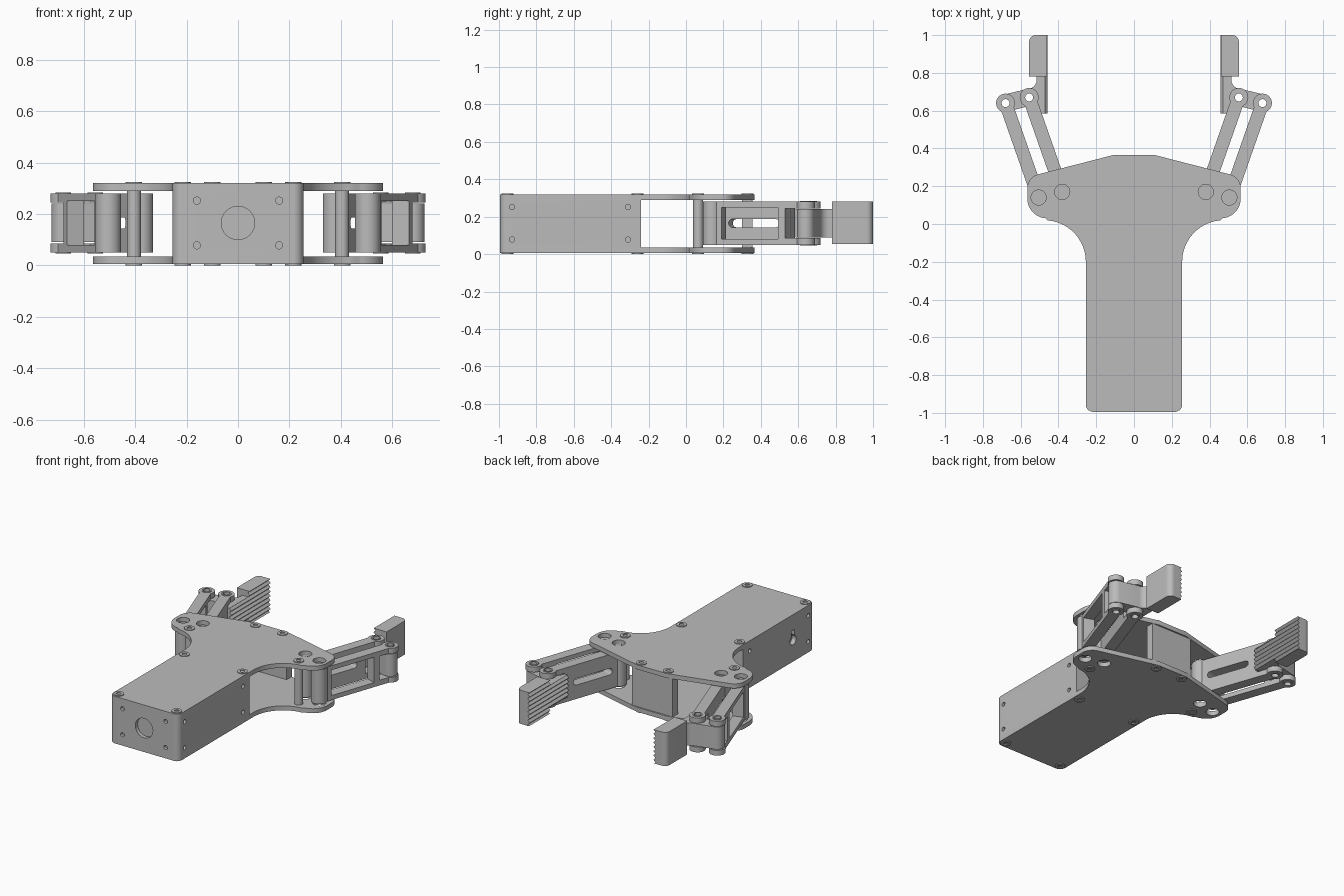
import bpy, bmesh, math
from mathutils import Matrix, Vector

cube = bpy.data.objects.get("Cube")
if cube:
    bpy.data.objects.remove(cube, do_unlink=True)

grey = bpy.data.materials.new("machined grey")
grey.use_nodes = True
grey.diffuse_color = (0.5, 0.5, 0.5, 1)
grey.node_tree.nodes["Principled BSDF"].inputs["Base Color"].default_value = (0.5, 0.5, 0.5, 1)


def make(name, bm):
    bmesh.ops.recalc_face_normals(bm, faces=bm.faces)
    me = bpy.data.meshes.new(name)
    bm.to_mesh(me)
    bm.free()
    me.materials.append(grey)
    ob = bpy.data.objects.new(name, me)
    bpy.context.collection.objects.link(ob)
    return ob


def prism(name, pts, z0, z1):
    """Extrude an outline upward."""
    bm = bmesh.new()
    face = bm.faces.new([bm.verts.new((p[0], p[1], z0)) for p in pts])
    up = bmesh.ops.extrude_face_region(bm, geom=[face])["geom"]
    bmesh.ops.translate(bm, vec=(0, 0, z1 - z0),
                        verts=[v for v in up if isinstance(v, bmesh.types.BMVert)])
    return make(name, bm)


def box(name, lo, hi):
    return prism(name, [(lo[0], lo[1]), (hi[0], lo[1]), (hi[0], hi[1]), (lo[0], hi[1])], lo[2], hi[2])


def rod(name, centre, r, length, axis="Z", sides=32):
    """Cylinder about its centre."""
    bm = bmesh.new()
    rot = {"X": Matrix.Rotation(math.pi / 2, 4, "Y"),
           "Y": Matrix.Rotation(math.pi / 2, 4, "X"), "Z": Matrix()}[axis]
    bmesh.ops.create_cone(bm, cap_ends=True, segments=sides, radius1=r, radius2=r,
                          depth=length, matrix=Matrix.Translation(centre) @ rot)
    return make(name, bm)


def arc(cx, cy, r, a0, a1, n=12):
    return [(cx + r * math.cos(math.radians(a0 + (a1 - a0) * i / n)),
             cy + r * math.sin(math.radians(a0 + (a1 - a0) * i / n))) for i in range(n + 1)]


def bake(ob):
    dg = bpy.context.evaluated_depsgraph_get()
    me = bpy.data.meshes.new_from_object(ob.evaluated_get(dg))
    ob.modifiers.clear()
    ob.data = me


def cut(ob, cutters):
    for c in cutters:
        m = ob.modifiers.new("cut", "BOOLEAN")
        m.operation, m.solver, m.object = "DIFFERENCE", "EXACT", c
        bake(ob)
        bpy.data.objects.remove(c, do_unlink=True)


def finish(ob, mirror=False):
    if mirror:
        ob.modifiers.new("mirror", "MIRROR").use_mirror_merge = False
        bake(ob)
    ob.data.shade_smooth()
    ob.data.set_sharp_from_angle(angle=math.radians(32))


MID = 0.165
INNER, OUTER = (0.38, 0.17), (0.505, 0.14)        # lower pivots
INNER_TIP, OUTER_TIP = (0.555, 0.67), (0.68, 0.64)  # upper pivots

# Top and bottom plates
half = ([(0.11, 0.365)] + arc(0.49, 0.19, 0.075, 75, 0) + arc(0.46, 0.135, 0.105, 0, -85)
        + arc(0.475, -0.2, 0.22, 95, 180) + arc(0.215, -0.955, 0.04, 0, -90))
outline = half + [(-x, y) for x, y in reversed(half)]
for name, z0, z1 in (("bottom_plate", 0.005, 0.035), ("top_plate", 0.29, 0.32)):
    plate = prism(name, outline, z0, z1)
    cut(plate, [rod("hole", (s * p[0], p[1], z0), 0.04, 0.1)
                for s in (-1, 1) for p in (INNER, OUTER)])
    finish(plate)

# Motor housing with shaft recess, screw holes and keyhole
right = arc(0.215, -0.955, 0.04, 0, -90) + [(-x, y) for x, y in reversed(arc(0.215, -0.955, 0.04, 0, -90))]
housing = prism("housing", [(0.255, -0.24)] + right + [(-0.255, -0.24)], 0.035, 0.29)
holes = [rod("hole", (0, -1, MID), 0.065, 0.06, "Y")]
for z in (0.078, 0.252):
    for s in (-1, 1):
        holes.append(rod("hole", (s * 0.16, -1, z), 0.014, 0.05, "Y", 16))
        holes += [rod("hole", (s * 0.255, y, z), 0.014, 0.05, "X", 16) for y in (-0.93, -0.31)]
holes.append(rod("hole", (-0.255, -0.77, 0.15), 0.032, 0.06, "X"))
holes.append(box("hole", (-0.285, -0.785, 0.15), (-0.225, -0.755, 0.215)))
cut(housing, holes)
finish(housing)

# Spacers between the plates
finish(box("front_spacer", (-0.15, 0.3, 0.035), (0.15, 0.355, 0.29)))
finish(rod("spacer_post", (0.405, 0.065, 0.1625), 0.027, 0.255), True)

# Plate screws, top and bottom
for x, y in ((0.1, 0.33), (0.405, 0.065), (0.215, -0.26), (0.215, -0.955)):
    for z, socket in ((0.32, 0.325), (0.005, 0.0)):
        screw = rod("plate_screw", (x, y, z), 0.032, 0.01)
        cut(screw, [rod("socket", (x, y, socket), 0.016, 0.014, "Z", 6)])
        finish(screw, True)


# Parallel links: barrel at the base, fork at the tip
def link(name, base, tip, window_z, window_t, round_window):
    d = Vector(tip) - Vector(base)
    length, angle = d.length, math.atan2(d.y, d.x)
    w, r = 0.035, 0.05
    a = math.degrees(math.asin(w / r))
    pts = arc(0, 0, r, a, 360 - a, 28) + arc(length, 0, r, -180 + a, 180 - a, 28)
    ob = prism(name, pts, 0.05, 0.28)
    t0, t1 = window_t
    cutters = [box("window", (t0, -0.1, window_z[0]), (t1, 0.1, window_z[1])),
               box("fork", (0.425, -0.1, 0.085), (length + 0.1, 0.1, 0.245)),
               rod("pin_hole", (length, 0, MID), 0.021, 0.4)]
    if round_window:
        h = (window_z[1] - window_z[0]) / 2
        for t in (t0, t1):
            hole = rod("window_end", (t, 0, MID), h, 0.2, "Y")
            cutters.append(hole)
    cut(ob, cutters)
    ob.data.transform(Matrix.Translation((base[0], base[1], 0)) @ Matrix.Rotation(angle, 4, "Z"))
    finish(ob, True)
    # Raised eyelets on the fork ends
    for z in (0.05, 0.28):
        ring = rod("fork_eyelet", (tip[0], tip[1], z), 0.03, 0.008)
        cut(ring, [rod("pin_hole", (tip[0], tip[1], z), 0.021, 0.1)])
        finish(ring, True)


link("outer_link", OUTER, OUTER_TIP, (0.08, 0.25), (0.065, 0.385), False)
link("inner_link", INNER, INNER_TIP, (0.143, 0.187), (0.095, 0.34), True)


# Finger: knuckle held by the forks, and gripping pad
def grooves(y0, y1):
    cutters = []
    for i in range(8):
        c = box("groove", (-0.012, y0, -0.012), (0.012, y1, 0.012))
        c.data.transform(Matrix.Translation((0.456, 0, 0.064 + i * 0.029)) @ Matrix.Rotation(math.pi / 4, 4, "Y"))
        cutters.append(c)
    return cutters


knuckle = prism("finger_knuckle", [(0.457, 0.585), (0.49, 0.585), (0.515, 0.635)]
                + arc(*OUTER_TIP, 0.046, -102, 78, 20) + [(0.565, 0.715)]
                + arc(0.565, 0.765, 0.05, -90, -180, 8) + [(0.515, 0.785), (0.457, 0.785)], 0.09, 0.24)
cut(knuckle, [rod("pin_hole", (p[0], p[1], MID), 0.021, 0.4) for p in (INNER_TIP, OUTER_TIP)]
    + grooves(0.55, 0.8))
finish(knuckle, True)

pad = prism("finger_pad", [(0.457, 0.78), (0.555, 0.78)] + arc(0.52, 0.965, 0.035, 0, 90)
            + [(0.457, 1.0)], 0.055, 0.28)
cut(pad, grooves(0.7, 1.05))
finish(pad, True)
